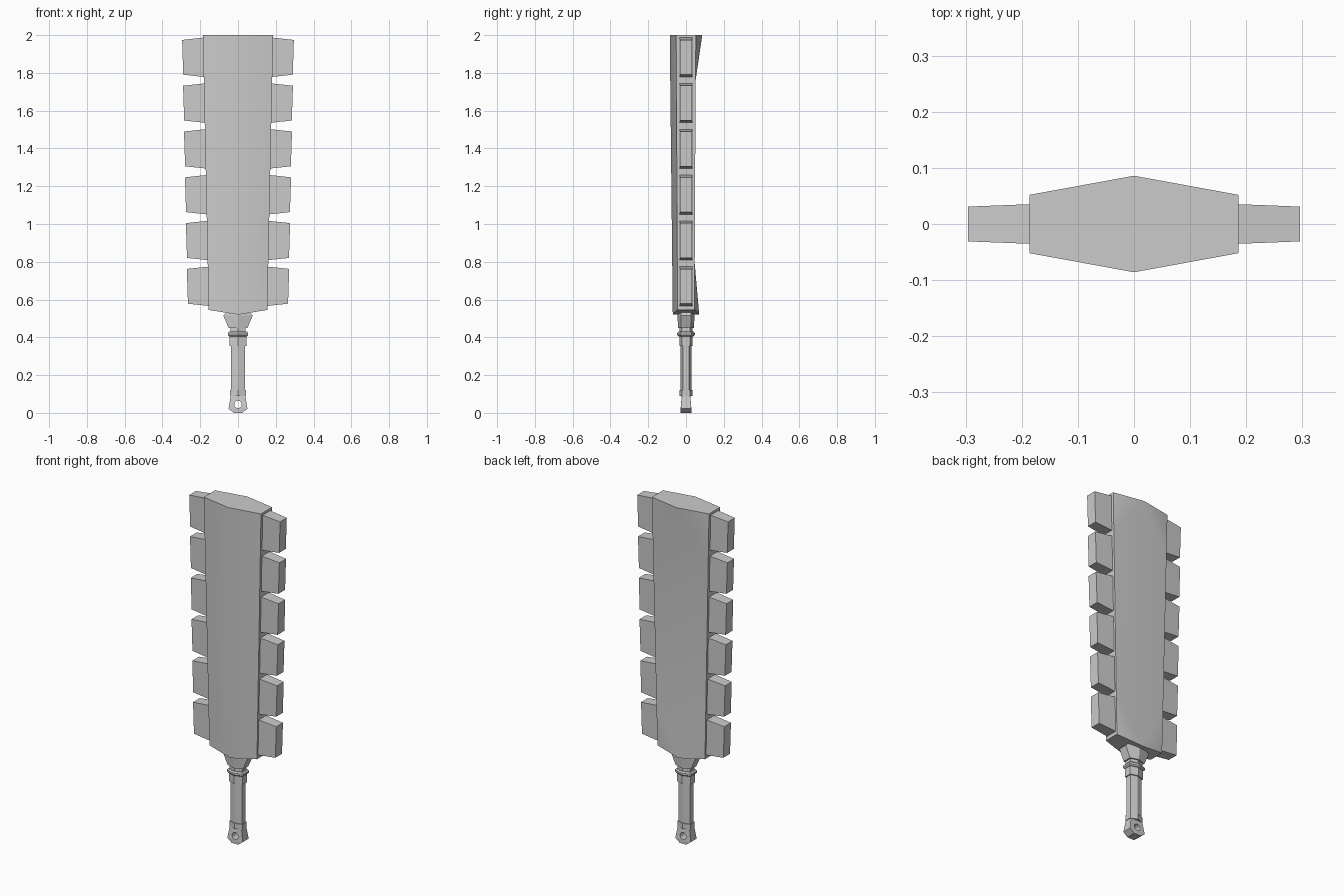
import bpy, bmesh, math
from mathutils import Vector

if "Cube" in bpy.data.objects:
    bpy.data.objects.remove(bpy.data.objects["Cube"])


def make_object(name, bm, smooth=False):
    bmesh.ops.recalc_face_normals(bm, faces=bm.faces)
    me = bpy.data.meshes.new(name)
    bm.to_mesh(me)
    bm.free()
    ob = bpy.data.objects.new(name, me)
    bpy.context.collection.objects.link(ob)
    if smooth:
        bpy.ops.object.select_all(action='DESELECT')
        ob.select_set(True)
        bpy.context.view_layer.objects.active = ob
        bpy.ops.object.shade_smooth_by_angle(angle=math.radians(30))
    return ob


def half_width(z):
    return 0.155 + (z - 0.545) / 1.455 * 0.031


def edge_depth(z):
    return 0.045 + (z - 0.545) / 1.455 * 0.007


def loft(name, sections, edge=0.6):
    """Stack of six-sided rings (z, half width, ridge depth), capped."""
    bm = bmesh.new()
    rings = []
    for z, rx, ry in sections:
        pts = [(0, -ry), (rx, -ry * edge), (rx, ry * edge),
               (0, ry), (-rx, ry * edge), (-rx, -ry * edge)]
        rings.append([bm.verts.new((x, y, z)) for x, y in pts])
    for a, b in zip(rings, rings[1:]):
        for i in range(6):
            j = (i + 1) % 6
            bm.faces.new((a[i], a[j], b[j], b[i]))
    bm.faces.new(rings[0][::-1])
    bm.faces.new(rings[-1])
    return make_object(name, bm)


# Blade: ridged front, back flattened between its two ends
bm = bmesh.new()
levels = [0.545, 0.79, 1.76, 2.0]


def corners(sx, sy):
    return [bm.verts.new((sx * half_width(z), sy * edge_depth(z), z)) for z in levels]


FL, FR, BL, BR = corners(-1, -1), corners(1, -1), corners(-1, 1), corners(1, 1)
f0, f1 = bm.verts.new((0, -0.07, 0.52)), bm.verts.new((0, -0.086, 2))
b0, b1 = bm.verts.new((0, 0.07, 0.52)), bm.verts.new((0, 0.086, 2))
bm.faces.new(FL + [f1, f0])
bm.faces.new(FR + [f1, f0])
for f, b in ((FL, BL), (FR, BR)):
    for i in range(3):
        bm.faces.new((f[i], f[i + 1], b[i + 1], b[i]))
    bm.faces.new((f[0], b[0], b0, f0))
    bm.faces.new((b[3], b[2], b1))
    bm.faces.new((b[0], b[1], b0))
bm.faces.new((BL[2], BR[2], b1))
bm.faces.new((BL[1], BR[1], b0))
bm.faces.new((BL[1], BR[1], BR[2], BL[2]))
bm.faces.new((FL[3], f1, FR[3], BR[3], b1, BL[3]))
make_object("blade", bm, smooth=True)

# Teeth: six tapered blocks down each side
for side, label in ((1, "right"), (-1, "left")):
    for i in range(6):
        z = 0.67 + i * 0.2425
        inner, outer = half_width(z) - 0.02, 0.268 + (z - 0.67) * 0.0205
        bm = bmesh.new()
        bmesh.ops.create_cube(bm, size=2)
        for v in bm.verts:
            out = v.co.x > 0
            tilt = 0.003 * v.co.z
            v.co = Vector((side * ((outer if out else inner) + tilt),
                           v.co.y * (0.031 if out else 0.036),
                           z + v.co.z * (0.092 if out else 0.106)))
        make_object(f"tooth_{label}_{i + 1}", bm)

# Guard, neck and collar
loft("guard", [(0.45, 0.05, 0.042), (0.515, 0.078, 0.045), (0.535, 0.06, 0.045)])
loft("neck", [(0.42, 0.04, 0.034), (0.455, 0.04, 0.034)])
loft("collar_ring", [(0.405, 0.046, 0.04), (0.412, 0.053, 0.047),
                     (0.423, 0.053, 0.047), (0.43, 0.046, 0.04)])
loft("collar", [(0.355, 0.044, 0.035), (0.41, 0.044, 0.035)])

# Grip
loft("grip", [(0.09, 0.038, 0.028), (0.36, 0.038, 0.028)])

# Pommel with a lanyard hole
loft("pommel_ring", [(0.09, 0.042, 0.034), (0.122, 0.042, 0.034)])
pommel = loft("pommel", [(0, 0.022, 0.029), (0.022, 0.05, 0.029),
                         (0.095, 0.038, 0.022)], edge=0.97)
bpy.ops.mesh.primitive_cylinder_add(vertices=12, radius=0.02, depth=0.2,
                                    location=(0, 0, 0.045),
                                    rotation=(math.pi / 2, 0, 0))
cutter = bpy.context.object
cutter.name = "hole_cutter"
cutter.hide_render = True
cutter.display_type = 'WIRE'
hole = pommel.modifiers.new("hole", 'BOOLEAN')
hole.operation = 'DIFFERENCE'
hole.object = cutter
hole.solver = 'EXACT'
